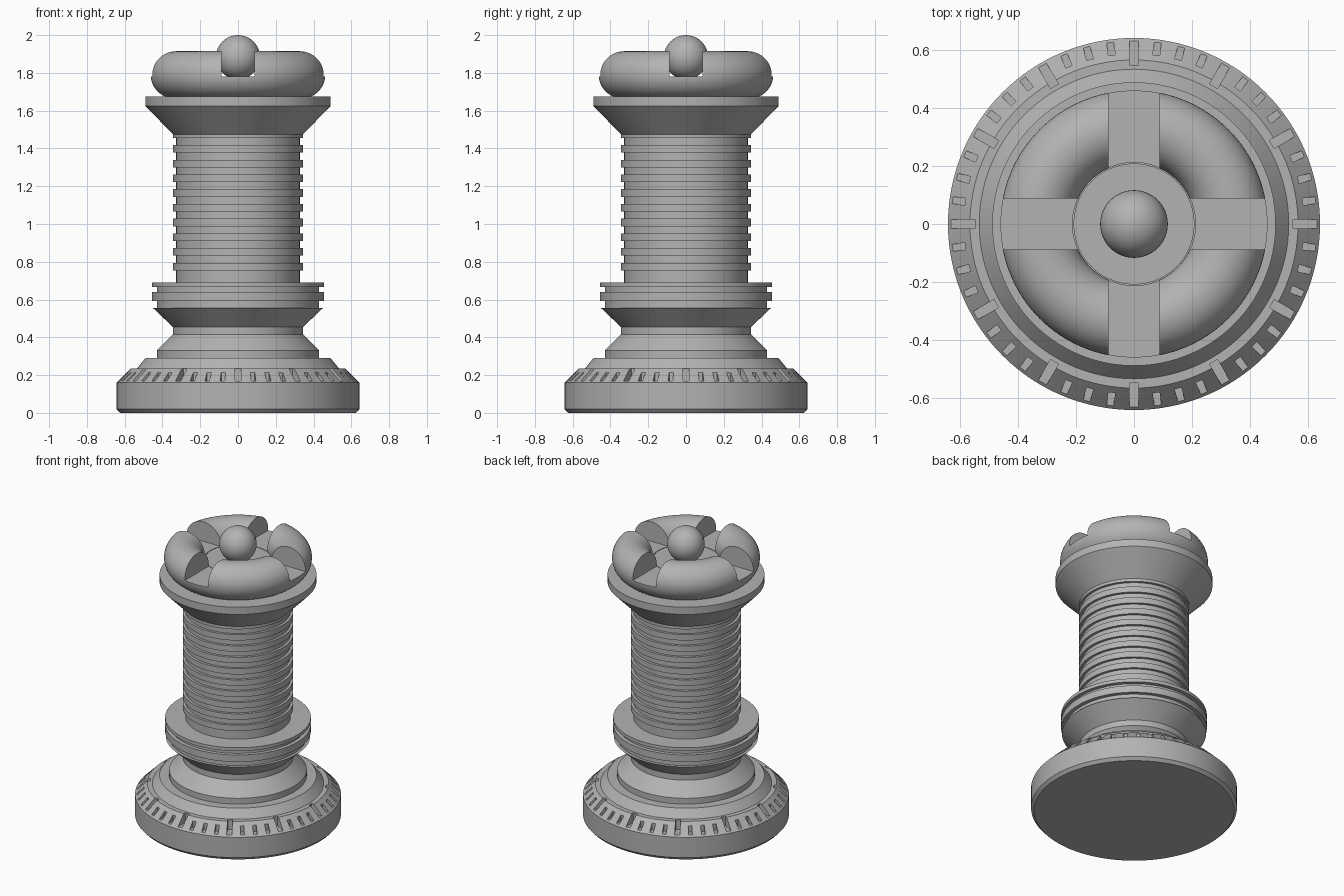
import bpy, bmesh, math
from mathutils import Matrix

if "Cube" in bpy.data.objects:
    bpy.data.objects.remove(bpy.data.objects["Cube"])

GREY = (0.45, 0.45, 0.45, 1)
grey = bpy.data.materials.new("plain grey")
grey.use_nodes = True
grey.diffuse_color = GREY
grey.node_tree.nodes["Principled BSDF"].inputs["Base Color"].default_value = GREY
SIDES = 128


def finish(bm, name):
    bmesh.ops.recalc_face_normals(bm, faces=bm.faces)
    mesh = bpy.data.meshes.new(name)
    bm.to_mesh(mesh)
    bm.free()
    ob = bpy.data.objects.new(name, mesh)
    bpy.context.collection.objects.link(ob)
    mesh.materials.append(grey)
    return ob


def lathe(name, profile, closed=False):
    """Spin (radius, height) points around z; open profiles are capped."""
    bm = bmesh.new()
    rings = []
    for r, z in profile:
        rings.append([bm.verts.new((r * math.cos(a), r * math.sin(a), z))
                      for a in (math.tau * i / SIDES for i in range(SIDES))])
    pairs = list(zip(rings, rings[1:]))
    if closed:
        pairs.append((rings[-1], rings[0]))
    else:
        bm.faces.new(rings[0][::-1])
        bm.faces.new(rings[-1])
    for low, high in pairs:
        for i in range(SIDES):
            j = (i + 1) % SIDES
            bm.faces.new((low[i], low[j], high[j], high[i]))
    return finish(bm, name)


def add_box(bm, lo, hi, angle=0):
    size = [h - l for l, h in zip(lo, hi)]
    mid = [(h + l) / 2 for l, h in zip(lo, hi)]
    bmesh.ops.create_cube(bm, size=1, matrix=Matrix.Rotation(angle, 4, 'Z')
                          @ Matrix.Translation(mid) @ Matrix.Diagonal((*size, 1)))


def activate(ob):
    bpy.ops.object.select_all(action='DESELECT')
    ob.select_set(True)
    bpy.context.view_layer.objects.active = ob


def carve(ob, cutter):
    mod = ob.modifiers.new("carve", 'BOOLEAN')
    mod.operation = 'DIFFERENCE'
    mod.solver = 'EXACT'
    mod.object = cutter
    activate(ob)
    bpy.ops.object.modifier_apply(modifier=mod.name)
    bpy.data.objects.remove(cutter)


# Base plinth with a bevelled, notched rim
base = lathe("base", [(0.625, 0), (0.643, 0.02), (0.643, 0.16), (0.567, 0.235),
                      (0.535, 0.235), (0.49, 0.29), (0.3, 0.29)])
bm = bmesh.new()
for k in range(48):
    inner, half = (0.55, 0.016) if k % 4 == 0 else (0.588, 0.012)
    add_box(bm, (inner, -half, 0.17), (0.7, half, 0.3), math.tau * k / 48)
carve(base, finish(bm, "rim_cutter"))

# Waist and grooved lower collar
waist = lathe("waist", [(0.43, 0.28), (0.43, 0.33), (0.345, 0.415), (0.345, 0.455),
                        (0.45, 0.555), (0.43, 0.555), (0.43, 0.592), (0.455, 0.592),
                        (0.455, 0.64), (0.43, 0.64), (0.43, 0.667), (0.455, 0.667),
                        (0.455, 0.69)])

# Ribbed column
RIB, CORE, PITCH = 0.345, 0.328, 0.078
points = [(CORE, 0.68)]
for k in range(9):
    z = 0.754 + k * PITCH
    points += [(CORE, z), (RIB, z), (RIB, z + 0.04), (CORE, z + 0.04)]
points += [(CORE, 1.455), (RIB, 1.455), (RIB, 1.48)]
column = lathe("column", points)

# Flared upper collar
collar = lathe("upper_collar", [(0.345, 1.475), (0.49, 1.625), (0.49, 1.675)])

# Round crown ring with a cross-shaped channel
tube = [math.tau * i / 48 for i in range(48)]
crown = lathe("crown_ring", [(0.337 + 0.125 * math.cos(a), 1.79 + 0.125 * math.sin(a))
                             for a in tube], closed=True)
bm = bmesh.new()
for k in range(4):
    add_box(bm, (0.1, -0.088, 1.78), (0.6, 0.088, 2.1), math.tau * k / 4)
carve(crown, finish(bm, "channel_cutter"))

# Hub filling the crown and the ball finial
hub = lathe("hub", [(0.209, 1.66), (0.209, 1.78)])
bm = bmesh.new()
bmesh.ops.create_uvsphere(bm, u_segments=48, v_segments=24, radius=0.117,
                          matrix=Matrix.Translation((0, 0, 1.883)))
ball = finish(bm, "ball_finial")

for ob in (base, waist, column, collar, crown, hub, ball):
    activate(ob)
    bpy.ops.object.shade_smooth_by_angle(angle=math.radians(30))
